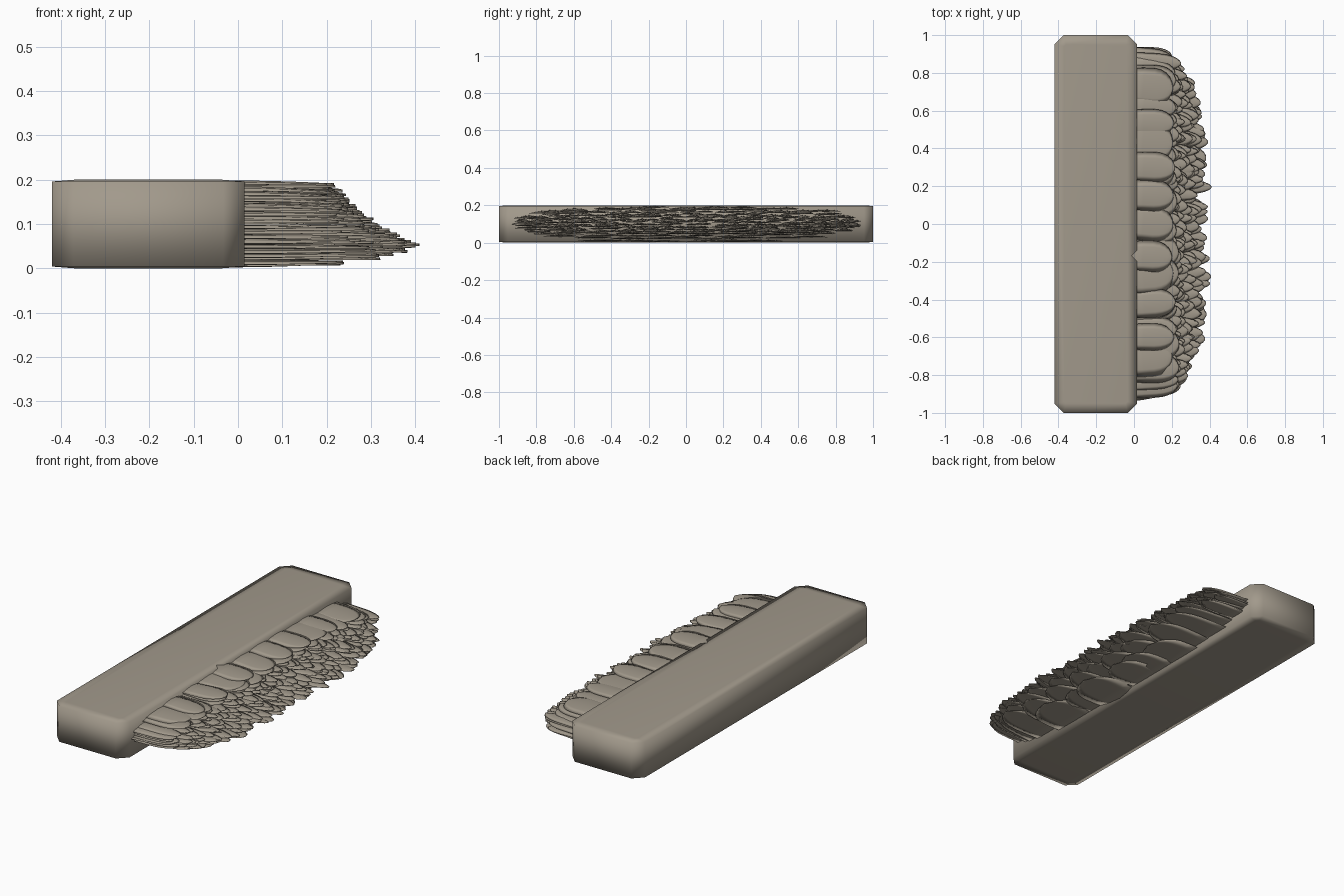
import bpy, bmesh, math, random
from mathutils import Vector, Matrix

random.seed(7)
cube = bpy.data.objects.get("Cube")
if cube:
    bpy.data.objects.remove(cube, do_unlink=True)

# Single warm grey material
mat = bpy.data.materials.new("warm_grey")
mat.use_nodes = True
colour = (0.36, 0.32, 0.26, 1)
mat.diffuse_color = colour
mat.node_tree.nodes["Principled BSDF"].inputs["Base Color"].default_value = colour


def finish(bm, name):
    bmesh.ops.recalc_face_normals(bm, faces=bm.faces)
    for f in bm.faces:
        f.smooth = True
    mesh = bpy.data.meshes.new(name)
    bm.to_mesh(mesh)
    bm.free()
    mesh.materials.append(mat)
    obj = bpy.data.objects.new(name, mesh)
    bpy.context.collection.objects.link(obj)
    return obj


def block_ring(bm, x0, x1, hy, cut, z):
    """Rectangle with clipped corners at height z."""
    pts = [(x0 + cut, -hy), (x1 - cut, -hy), (x1, -hy + cut), (x1, hy - cut),
           (x1 - cut, hy), (x0 + cut, hy), (x0, hy - cut), (x0, -hy + cut)]
    return [bm.verts.new((x, y, z)) for x, y in pts]


# Handle block: clipped-corner prism with slightly pillowed caps
bm = bmesh.new()
rings = [block_ring(bm, -0.37, -0.035, 0.95, 0.01, 0),
         block_ring(bm, -0.42, 0.015, 1, 0.048, 0.004),
         block_ring(bm, -0.42, 0.015, 1, 0.048, 0.196),
         block_ring(bm, -0.37, -0.035, 0.95, 0.01, 0.2)]
for a, b in zip(rings, rings[1:]):
    for i in range(8):
        j = (i + 1) % 8
        bm.faces.new((a[i], a[j], b[j], b[i]))
bm.faces.new(rings[0][::-1])
bm.faces.new(rings[-1])
finish(bm, "handle_block")


def add_blade(bm, y, z, length, width, thick, yaw, droop):
    """Flat petal with a rounded tip and a lens-shaped section."""
    root = -0.02
    span = length - root
    half = width / 2
    turn = Matrix.Rotation(yaw, 3, 'Z')
    stations = [0, 0.3, 0.55, 0.7, 0.82, 0.91, 0.97, 1]
    across = [-1, -0.6, 0, 0.6, 1]
    rows = []
    for t in stations:
        w = half * (1 - max(0, (t - 0.5) / 0.5) ** 2.6) ** 0.5
        w = max(w, half * 0.12) * (0.92 + 0.08 * math.sin(t * 3))
        th = thick * (1 - 0.75 * t * t)
        ring = []
        for side in (1, -1):
            for s in (across if side > 0 else across[-2:0:-1]):
                arch = (1 - s * s) * th * side
                p = turn @ Vector((span * t, w * s, 0))
                ring.append(bm.verts.new((root + p.x, y + p.y,
                                          z + arch + droop * t * t - 0.004 * s * s)))
        rows.append(ring)
    n = len(rows[0])
    for a, b in zip(rows, rows[1:]):
        for i in range(n):
            j = (i + 1) % n
            bm.faces.new((a[i], a[j], b[j], b[i]))
    bm.faces.new(rows[0][::-1])
    bm.faces.new(rows[-1])


# Layers: height, reach, half spread in y, blade width
layers = [
    (0.190, 0.22, 0.80, 0.19),
    (0.178, 0.235, 0.87, 0.17),
    (0.165, 0.245, 0.90, 0.12),
    (0.152, 0.25, 0.91, 0.10),
    (0.139, 0.265, 0.92, 0.09),
    (0.126, 0.285, 0.93, 0.09),
    (0.113, 0.30, 0.94, 0.10),
    (0.100, 0.32, 0.94, 0.09),
    (0.087, 0.34, 0.93, 0.09),
    (0.074, 0.36, 0.92, 0.10),
    (0.061, 0.385, 0.90, 0.10),
    (0.048, 0.405, 0.88, 0.10),
    (0.036, 0.385, 0.84, 0.16),
    (0.024, 0.32, 0.76, 0.20),
    (0.010, 0.24, 0.55, 0.24),
]

bm = bmesh.new()
for k, (z, reach, spread, width) in enumerate(layers):
    count = round(2 * spread / (width * 0.8))
    for i in range(count):
        y = -spread + width / 2 + (2 * spread - width) * i / (count - 1)
        y += random.uniform(-0.2, 0.2) * width
        fall = 0.42 * (1 - 0.6 * abs(y / 0.95) ** 4)
        length = min(reach, fall) * random.uniform(0.9, 1.02)
        w = width * random.uniform(0.75, 1.2)
        # ends of the outer layers curve toward the middle height
        bend = (0.1 - z) * 0.45 * abs(y / 0.95) ** 3
        jitter = random.uniform(-0.004, 0.004)
        yaw = -0.12 * y + random.uniform(-0.09, 0.09)
        droop = random.uniform(-0.008, 0.003) if z > 0.05 else random.uniform(-0.002, 0.006)
        add_blade(bm, y, z + bend + jitter, length, w, 0.006, yaw, droop)
finish(bm, "bristle_blades")
